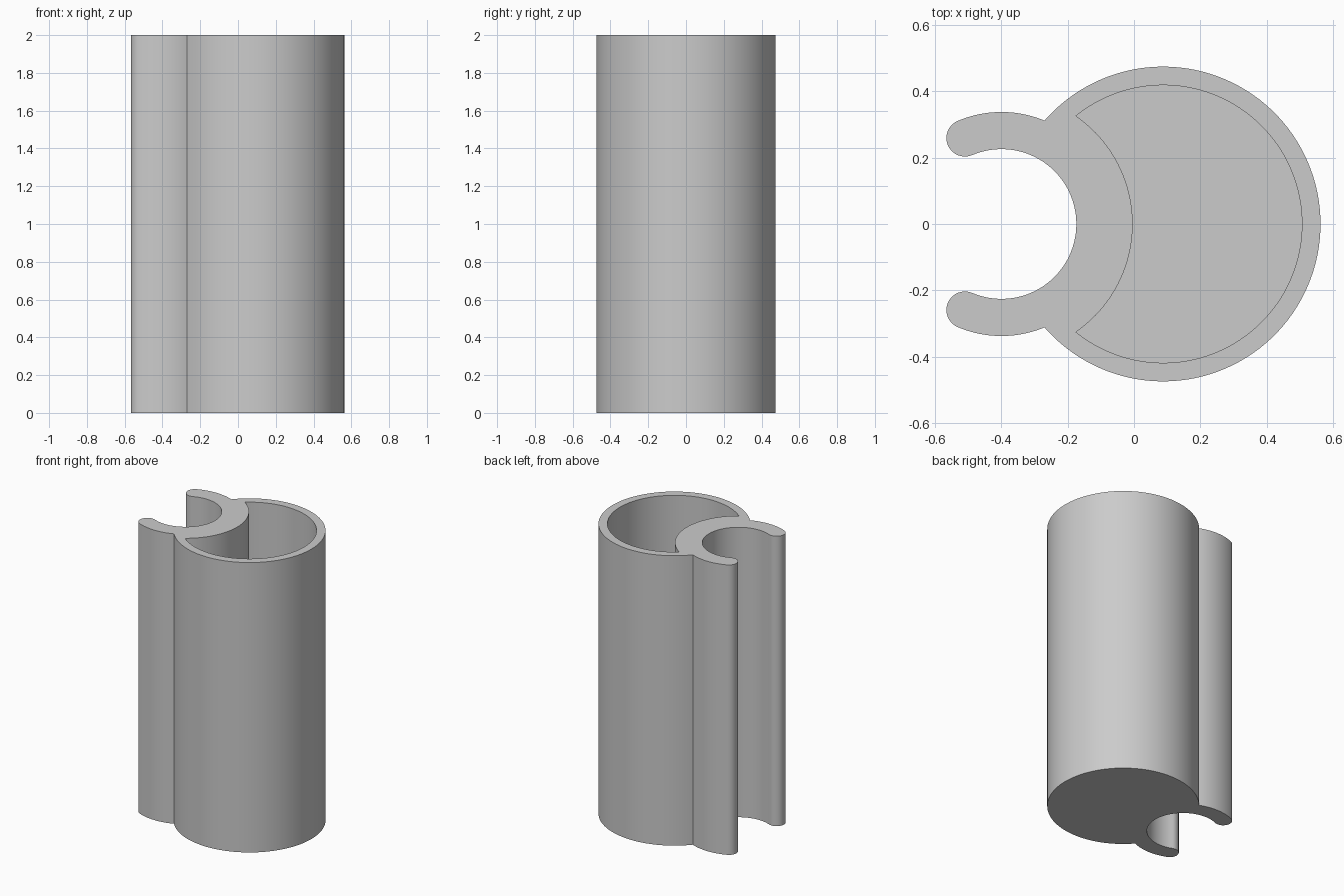
import bpy
import bmesh
from math import acos, cos, sin, pi, radians

if "Cube" in bpy.data.objects:
    bpy.data.objects.remove(bpy.data.objects["Cube"], do_unlink=True)

# Main dimensions
HEIGHT, FLOOR = 2.0, 0.055
CUP_X, CUP_R, POCKET_R = 0.088, 0.475, 0.419
CLIP_X, GRIP_R, CLIP_R, WEB_R = -0.4, 0.226, 0.338, 0.396
TIP = radians(113)
GAP = CUP_X - CLIP_X


def arc(cx, cy, r, start, end, steps):
    return [(cx + r * cos(start + (end - start) * i / steps),
             cy + r * sin(start + (end - start) * i / steps))
            for i in range(steps + 1)]


def crossing(cup_r, clip_r):
    """Angles, about the cup and clip axes, where two circles meet."""
    along = (GAP**2 + clip_r**2 - cup_r**2) / (2 * GAP)
    return acos((along - GAP) / cup_r), acos(along / clip_r)


def join(*arcs):
    """Chain arcs into one closed loop, dropping shared end points."""
    return [p for a in arcs for p in a[:-1]]


def ring(bm, points, z):
    verts = [bm.verts.new((x, y, z)) for x, y in points]
    edges = [bm.edges.new((v, verts[i - 1])) for i, v in enumerate(verts)]
    return verts, edges


def wall(bm, low, high):
    for i in range(len(low)):
        bm.faces.new((low[i - 1], low[i], high[i], high[i - 1]))


def cap(bm, *loops):
    bmesh.ops.triangle_fill(bm, edges=sum(loops, []), use_beauty=True)


# Outer outline: round cup, two curved arms with rounded tips, round grip
cup_a, clip_a = crossing(CUP_R, CLIP_R)
mid_r, tip_r = (GRIP_R + CLIP_R) / 2, (CLIP_R - GRIP_R) / 2
tip_x, tip_y = CLIP_X + mid_r * cos(TIP), mid_r * sin(TIP)
outline = join(
    arc(CUP_X, 0, CUP_R, -cup_a, cup_a, 96),
    arc(CLIP_X, 0, CLIP_R, clip_a, TIP, 20),
    arc(tip_x, tip_y, tip_r, TIP, TIP + pi, 20),
    arc(CLIP_X, 0, GRIP_R, TIP, -TIP, 64),
    arc(tip_x, -tip_y, tip_r, pi - TIP, 2 * pi - TIP, 20),
    arc(CLIP_X, 0, CLIP_R, -TIP, -clip_a, 20))

# Pocket outline: crescent between the cup wall and the web behind the grip
pocket_a, web_a = crossing(POCKET_R, WEB_R)
pocket = join(
    arc(CUP_X, 0, POCKET_R, -pocket_a, pocket_a, 96),
    arc(CLIP_X, 0, WEB_R, web_a, -web_a, 40))

# Cup holder body
bm = bmesh.new()
base, base_edges = ring(bm, outline, 0)
rim, rim_edges = ring(bm, outline, HEIGHT)
floor, floor_edges = ring(bm, pocket, FLOOR)
lip, lip_edges = ring(bm, pocket, HEIGHT)
wall(bm, base, rim)
wall(bm, lip, floor)
cap(bm, base_edges)
cap(bm, floor_edges)
cap(bm, rim_edges, lip_edges)
bmesh.ops.recalc_face_normals(bm, faces=bm.faces)
mesh = bpy.data.meshes.new("clip_on_cup")
bm.to_mesh(mesh)
bm.free()
body = bpy.data.objects.new("clip_on_cup", mesh)
bpy.context.collection.objects.link(body)

# Plain grey plastic
grey = bpy.data.materials.new("grey_plastic")
grey.use_nodes = True
colour = (0.6, 0.6, 0.6, 1)
grey.diffuse_color = colour
for node in grey.node_tree.nodes:
    if node.type == "BSDF_PRINCIPLED":
        node.inputs["Base Color"].default_value = colour
mesh.materials.append(grey)

bpy.context.view_layer.objects.active = body
body.select_set(True)
bpy.ops.object.shade_smooth_by_angle(angle=radians(30))
